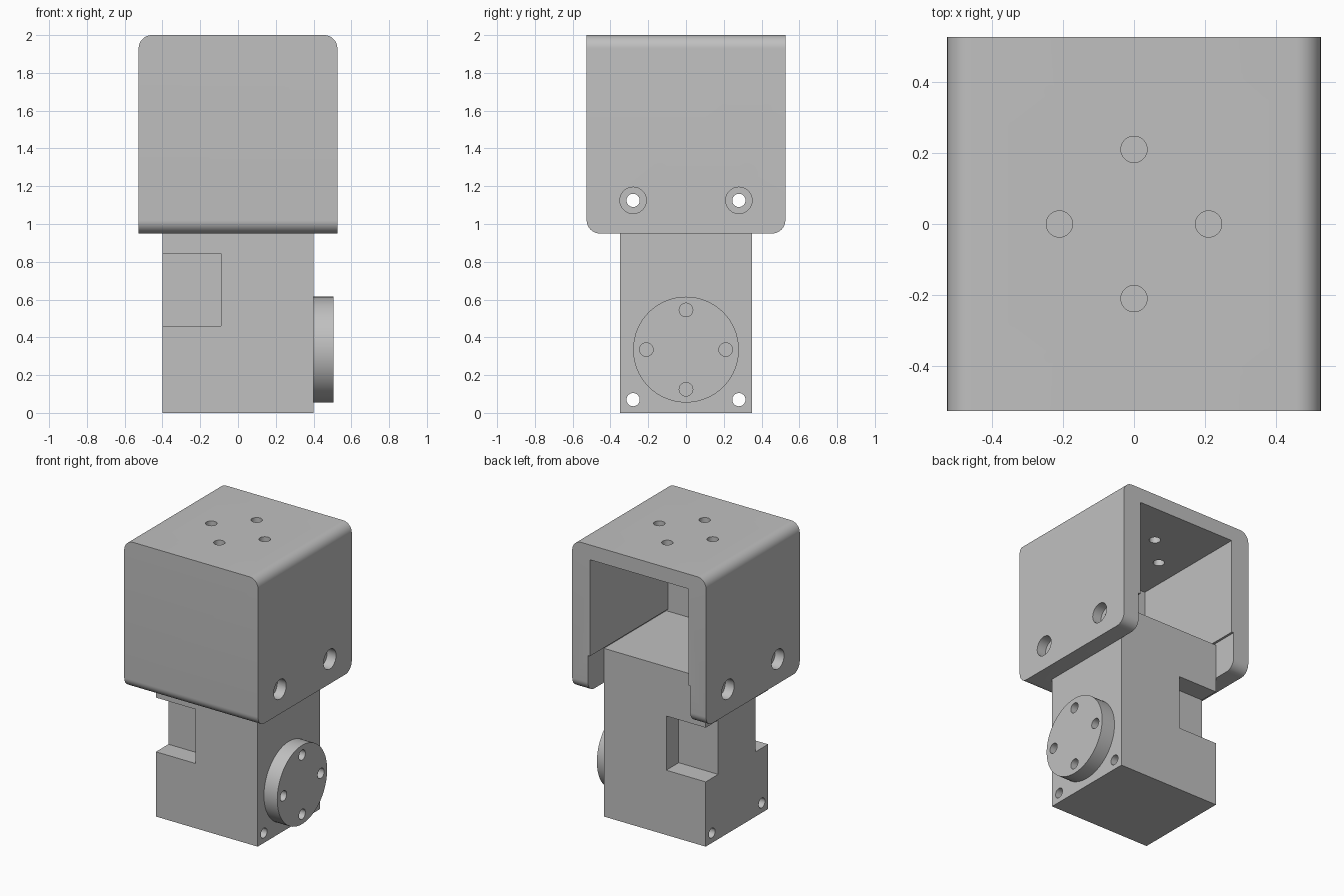
import bpy, bmesh, math
from mathutils import Matrix

if "Cube" in bpy.data.objects:
    bpy.data.objects.remove(bpy.data.objects["Cube"])

grey = bpy.data.materials.new("light_grey")
grey.use_nodes = True
grey.diffuse_color = (0.527, 0.527, 0.527, 1)
grey.node_tree.nodes["Principled BSDF"].inputs["Base Color"].default_value = grey.diffuse_color


def finish(name, bm):
    bmesh.ops.recalc_face_normals(bm, faces=bm.faces)
    mesh = bpy.data.meshes.new(name)
    bm.to_mesh(mesh)
    bm.free()
    mesh.materials.append(grey)
    obj = bpy.data.objects.new(name, mesh)
    bpy.context.scene.collection.objects.link(obj)
    return obj


def box(name, x, y, z, round_edge=None, radius=0.07):
    """Box from (low, high) ranges; edges accepted by round_edge are rounded."""
    bm = bmesh.new()
    bmesh.ops.create_cube(bm, size=1)
    for v in bm.verts:
        v.co = [r[0] if c < 0 else r[1] for c, r in zip(v.co, (x, y, z))]
    if round_edge:
        edges = [e for e in bm.edges if round_edge(e)]
        bmesh.ops.bevel(bm, geom=edges, offset=radius, segments=10,
                        profile=0.5, affect='EDGES')
    return finish(name, bm)


def cylinder(name, centre, radius, length, axis='X', sides=32):
    bm = bmesh.new()
    turn = Matrix.Rotation(math.pi / 2, 4, 'Y') if axis == 'X' else Matrix()
    bmesh.ops.create_cone(bm, cap_ends=True, segments=sides, radius1=radius,
                          radius2=radius, depth=length,
                          matrix=Matrix.Translation(centre) @ turn)
    return finish(name, bm)


def cut(obj, cutters):
    for cutter in cutters:
        cutter.hide_render = True
        mod = obj.modifiers.new("cut", 'BOOLEAN')
        mod.operation = 'DIFFERENCE'
        mod.solver = 'EXACT'
        mod.object = cutter
        bpy.context.view_layer.objects.active = obj
        bpy.ops.object.modifier_apply(modifier=mod.name)
        bpy.data.objects.remove(cutter)


def smooth(obj):
    bpy.ops.object.select_all(action='DESELECT')
    obj.select_set(True)
    bpy.context.view_layer.objects.active = obj
    bpy.ops.object.shade_smooth_by_angle(angle=math.radians(30))


HALF, BASE = 0.526, 0.95        # bracket half width and underside
SCREW_Y, SCREW_Z = 0.28, 1.125  # mounting screws
ring = [(0.21, 0), (-0.21, 0), (0, 0.21), (0, -0.21)]


# Bracket: top edges along y and bottom edges along x are rounded
def bracket_edge(e):
    a, b = (v.co for v in e.verts)
    top = a.z > 1.9 and b.z > 1.9 and abs(a.x - b.x) < 0.01
    bottom = a.z < 1 and b.z < 1 and abs(a.y - b.y) < 0.01
    return top or bottom


bracket = box("bracket", (-HALF, HALF), (-HALF, HALF), (BASE, 2), bracket_edge)
cutters = [
    box("cavity", (-0.386, 0.386), (-0.351, 0.8), (0.8, 1.895)),
    box("servo_pocket", (-0.402, 0.402), (-0.351, 0.8), (0.8, 1.21)),
]
for y in (-SCREW_Y, SCREW_Y):
    cutters.append(cylinder("screw_hole", (0, y, SCREW_Z), 0.035, 2))
    for x in (-HALF, HALF):
        cutters.append(cylinder("counterbore", (x, y, SCREW_Z), 0.07, 0.14))
for x, y in ring:
    cutters.append(cylinder("top_hole", (x, y, 1.95), 0.037, 0.4, 'Z'))
cut(bracket, cutters)
smooth(bracket)

# Servo body with through holes and a notch front and back on its right edge
body = box("servo_body", (-0.4, 0.4), (-0.35, 0.35), (0, 1.195))
cutters = []
for y in (-SCREW_Y, SCREW_Y):
    for z in (0.07, SCREW_Z):
        cutters.append(cylinder("body_hole", (0, y, z), 0.035, 2))
for side in (-1, 1):
    y = sorted((side * 0.21, side * 0.5))
    cutters.append(box("notch", (-0.6, -0.09), y, (0.46, 0.845)))
cut(body, cutters)
smooth(body)

# Output disc on the left side with a ring of holes
DISC_Z = 0.335
disc = cylinder("output_disc", (0.452, 0, DISC_Z), 0.28, 0.105, sides=64)
cut(disc, [cylinder("disc_hole", (0.452, y, DISC_Z + z), 0.036, 0.3)
           for y, z in ring])
smooth(disc)
